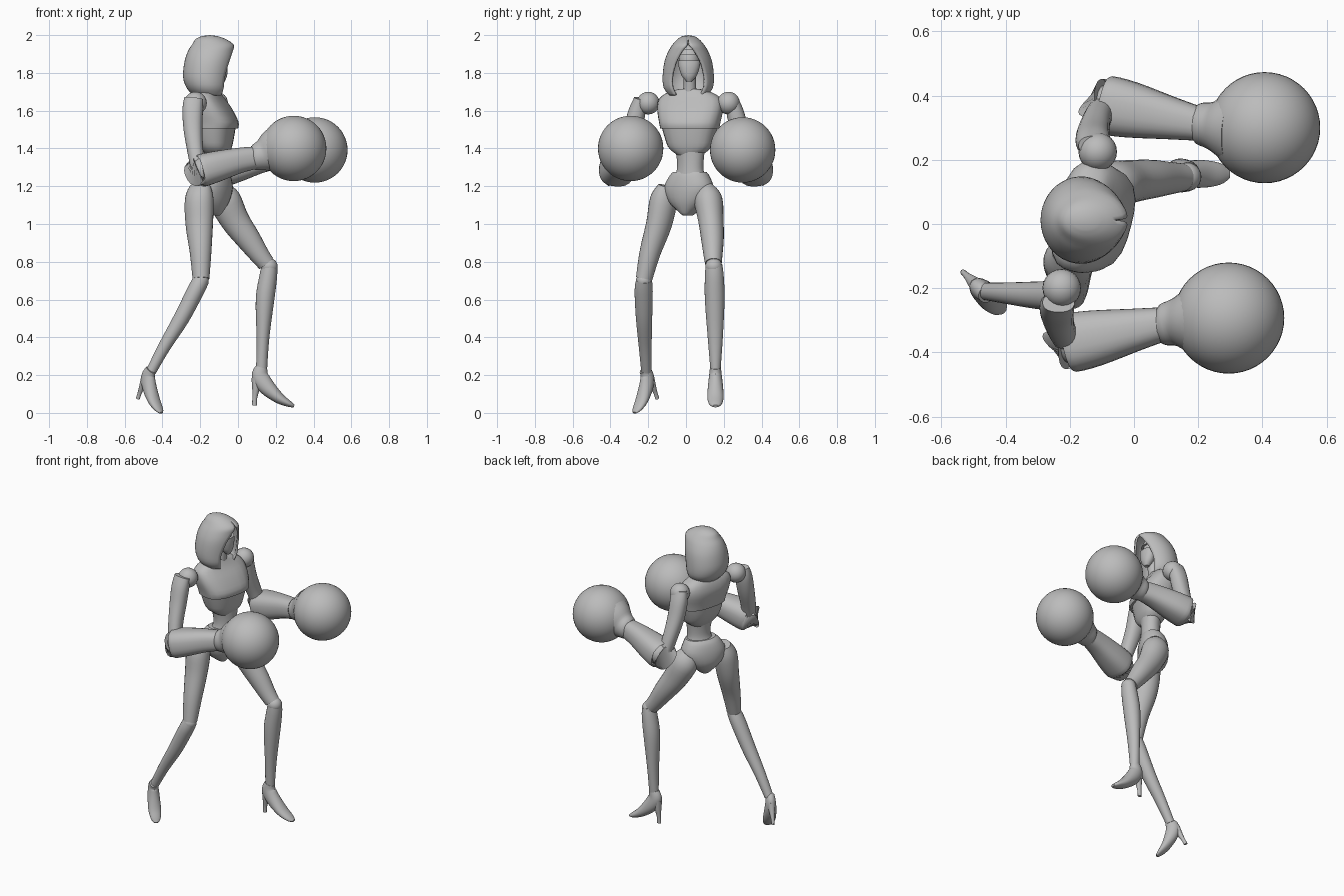
import bpy, bmesh
from math import sin, cos, pi, radians
from mathutils import Vector, Matrix

if "Cube" in bpy.data.objects:
    bpy.data.objects.remove(bpy.data.objects["Cube"])

grey = bpy.data.materials.new("plain grey")
grey.use_nodes = True
COLOUR = (0.5, 0.5, 0.5, 1)
grey.diffuse_color = COLOUR
grey.node_tree.nodes["Principled BSDF"].inputs["Base Color"].default_value = COLOUR


def finish(name, bm, angle=35):
    bmesh.ops.recalc_face_normals(bm, faces=bm.faces)
    mesh = bpy.data.meshes.new(name)
    bm.to_mesh(mesh)
    bm.free()
    mesh.materials.append(grey)
    ob = bpy.data.objects.new(name, mesh)
    bpy.context.collection.objects.link(ob)
    bpy.ops.object.select_all(action='DESELECT')
    ob.select_set(True)
    bpy.context.view_layer.objects.active = ob
    bpy.ops.object.shade_smooth_by_angle(angle=radians(angle))
    return ob


def ball(name, centre, radius, seg=24):
    size = radius if isinstance(radius, tuple) else (radius,) * 3
    bm = bmesh.new()
    bmesh.ops.create_uvsphere(bm, u_segments=seg, v_segments=seg // 2, radius=1)
    bm.transform(Matrix.Translation(centre) @ Matrix.Diagonal((*size, 1)))
    return finish(name, bm, 60)


def resample(rows, steps):
    """Smooth curve through the section rows."""
    rows = [Vector(r) for r in rows]
    out = []
    for i in range(len(rows) - 1):
        p1, p2 = rows[i], rows[i + 1]
        p0, p3 = rows[max(i - 1, 0)], rows[min(i + 2, len(rows) - 1)]
        for k in range(steps):
            t = k / steps
            out.append(p1 + (p2 - p0) * (t / 2)
                       + (2 * p0 - 5 * p1 + 4 * p2 - p3) * (t * t / 2)
                       + (3 * p1 - p0 - 3 * p2 + p3) * (t ** 3 / 2))
    return out + [rows[-1]]


def loft(name, rows, side=(0, 1, 0), power=2, steps=4, level=False, n=24, place=None):
    """Rows hold x, y, z, half width along side, half depth."""
    rows = resample(rows, steps)
    bm = bmesh.new()
    rings = []
    for i, row in enumerate(rows):
        if level:
            along = Vector((0, 0, 1))
        else:
            a, b = rows[max(i - 1, 0)], rows[min(i + 1, len(rows) - 1)]
            along = Vector(b[:3]) - Vector(a[:3])
        along.normalize()
        u = Vector(side)
        u = (u - along * u.dot(along)).normalized()
        v = along.cross(u)
        ring = []
        for k in range(n):
            c, s = cos(2 * pi * k / n), sin(2 * pi * k / n)
            g = (abs(c) ** power + abs(s) ** power) ** (-1 / power)
            ring.append(bm.verts.new(Vector(row[:3]) + u * (c * g * row[3]) + v * (s * g * row[4])))
        rings.append(ring)
    for r, q in zip(rings, rings[1:]):
        for k in range(n):
            bm.faces.new((r[k], r[k - 1], q[k - 1], q[k]))
    bm.faces.new(rings[0])
    bm.faces.new(rings[-1])
    if place:
        bm.transform(place)
    return finish(name, bm)


# Torso, turned slightly toward the right
chest_side = (0.25, 0.97, 0)
hip_side = (0.5, 0.87, 0)
loft("chest", [(-.118, .02, 1.505, .155, .108), (-.12, .02, 1.54, .162, .112),
               (-.145, .022, 1.61, .175, .1), (-.16, .022, 1.665, .165, .075),
               (-.16, .02, 1.7, .11, .055), (-.155, .02, 1.715, .05, .045)],
     chest_side, 2.8, 3, True)
loft("ribcage", [(-.11, .02, 1.345, .03, .04), (-.115, .02, 1.395, .105, .072),
                 (-.12, .02, 1.45, .13, .09), (-.12, .02, 1.52, .15, .1)],
     chest_side, 2.6, 3, True)
loft("waist", [(-.115, .02, 1.42, .09, .065), (-.11, .023, 1.34, .075, .058),
               (-.112, .022, 1.28, .076, .06), (-.125, .02, 1.22, .1, .075)],
     hip_side, 2, 4, True)
loft("pelvis", [(-.12, .02, 1.275, .095, .062), (-.128, .018, 1.25, .115, .078),
                (-.135, .015, 1.19, .14, .09), (-.14, .012, 1.12, .11, .085),
                (-.135, .01, 1.06, .04, .055), (-.13, .01, 1.045, .02, .035)],
     hip_side, 2.2, 3, True)
loft("neck", [(-.15, .02, 1.68, .045, .045), (-.135, .02, 1.73, .033, .033),
              (-.125, .02, 1.82, .034, .034)])

# Head with a lower face mask and a brow plate
ball("skull", (-.13, .017, 1.86), (.06, .055, .09))
loft("face_mask", [(-.085, .017, 1.755, .015, .015), (-.09, .017, 1.785, .04, .032),
                   (-.092, .017, 1.83, .055, .037), (-.095, .017, 1.865, .06, .036)], level=True)
loft("brow_plate", [(-.1, .017, 1.895, .055, .038), (-.105, .017, 1.925, .03, .03)],
     steps=1, level=True)

# Hood: open arcs stacked in height; columns are z, centre x, depth, width, opening
hood_rows = [(1.68, -.15, .085, .1, .75), (1.72, -.16, .112, .13, .72),
             (1.78, -.165, .126, .136, .7), (1.86, -.155, .128, .126, .55),
             (1.915, -.143, .122, .105, .32), (1.95, -.133, .11, .083, .08),
             (1.98, -.145, .078, .056, 0), (1.995, -.15, .04, .03, 0)]
bm = bmesh.new()
count = 33
arcs = []
for z, cx, rx, ry, gap in resample(hood_rows, 3):
    gap = max(gap, 0)
    arc = []
    for k in range(count):
        t = gap + (2 * pi - 2 * gap) * k / (count - 1)
        arc.append(bm.verts.new((cx + rx * cos(t), .012 + ry * sin(t), z)))
    arcs.append(arc)
for r, q in zip(arcs, arcs[1:]):
    for k in range(count - 1):
        bm.faces.new((r[k], r[k + 1], q[k + 1], q[k]))
tip = bm.verts.new((-.15, .012, 2))
for k in range(count - 1):
    bm.faces.new((arcs[-1][k], arcs[-1][k + 1], tip))
bmesh.ops.remove_doubles(bm, verts=bm.verts, dist=.0005)
hood = finish("hood", bm, 45)
shell = hood.modifiers.new("thickness", 'SOLIDIFY')
shell.thickness = .012
shell.offset = -1

# Arms: s mirrors in y, dx carries the left arm forward
for label, s, dx in (("right", -1, 0), ("left", 1, .112)):
    def p(x, y, z, *r):
        return (x + dx, s * y, z) + r
    ball(label + "_shoulder_ball", p(-.225, .2 if s < 0 else .225, 1.64), .06)
    loft(label + "_upper_arm", [p(-.235, .245, 1.665, .03, .05), p(-.24, .258, 1.6, .045, .054),
                                p(-.238, .285, 1.5, .048, .05), p(-.225, .33, 1.38, .045, .042),
                                p(-.205, .365, 1.27, .042, .04)], power=2.3)
    ball(label + "_elbow_ball", p(-.18, .368, 1.285), .07)
    loft(label + "_forearm", [p(-.203, .372, 1.28, .08, .075), p(-.195, .37, 1.282, .092, .086),
                              p(-.12, .355, 1.303, .087, .082), p(0, .33, 1.335, .067, .068),
                              p(.085, .313, 1.35, .054, .06)], power=2.6, steps=3)
    loft(label + "_glove_cuff", [p(.078, .315, 1.35, .055, .062), p(.095, .313, 1.353, .066, .07),
                                 p(.13, .307, 1.363, .075, .083), p(.17, .303, 1.378, .1, .11),
                                 p(.2, .3, 1.388, .12, .125)], steps=3)
    ball(label + "_glove", p(.295, .293 if s < 0 else .3, 1.4 if s < 0 else 1.392), .173, 48)

# Right leg, trailing
loft("right_thigh", [(-.2, -.1, 1.2, .042, .06), (-.205, -.118, 1.13, .07, .078),
                     (-.205, -.143, 1.0, .066, .075), (-.198, -.19, .85, .055, .058),
                     (-.196, -.222, .71, .043, .045)], hip_side)
ball("right_knee_ball", (-.197, -.223, .7), .042)
loft("right_shin", [(-.195, -.222, .705, .042, .043), (-.225, -.224, .645, .048, .045),
                    (-.3, -.222, .5, .043, .042), (-.39, -.216, .35, .034, .033),
                    (-.46, -.21, .22, .027, .027)])

# Left leg, leading
loft("left_thigh", [(-.1, .1, 1.185, .05, .06), (-.07, .118, 1.125, .075, .085),
                    (-.015, .132, 1.018, .067, .076), (.055, .14, .92, .06, .065),
                    (.115, .143, .835, .05, .052), (.15, .145, .79, .044, .046)])
ball("left_knee_ball", (.165, .147, .775), .045)
loft("left_shin", [(.168, .148, .785, .044, .04), (.16, .15, .72, .05, .047),
                   (.143, .152, .6, .052, .049), (.132, .155, .4, .04, .034),
                   (.125, .156, .23, .027, .029)])

# High heeled feet, shaped around the ankle and then placed
feet = (("right", (-.462, -.218, .22), -44, 22, .9), ("left", (.125, .156, .23), 0, 0, 1))
for label, ankle, yaw, pitch, size in feet:
    place = (Matrix.Translation(ankle) @ Matrix.Rotation(radians(yaw), 4, 'Z')
             @ Matrix.Rotation(radians(pitch), 4, 'Y') @ Matrix.Scale(size, 4))
    loft(label + "_foot", [(0, 0, .01, .029, .033), (-.008, 0, -.035, .034, .045),
                           (.025, 0, -.09, .04, .044), (.09, 0, -.15, .043, .03),
                           (.145, 0, -.182, .033, .017), (.172, 0, -.194, .014, .007)],
         place=place)
    loft(label + "_heel", [(-.028, 0, -.045, .026, .026), (-.03, 0, -.1, .02, .02),
                           (-.036, 0, -.15, .012, .013), (-.038, 0, -.19, .01, .013)],
         place=place, n=12)
